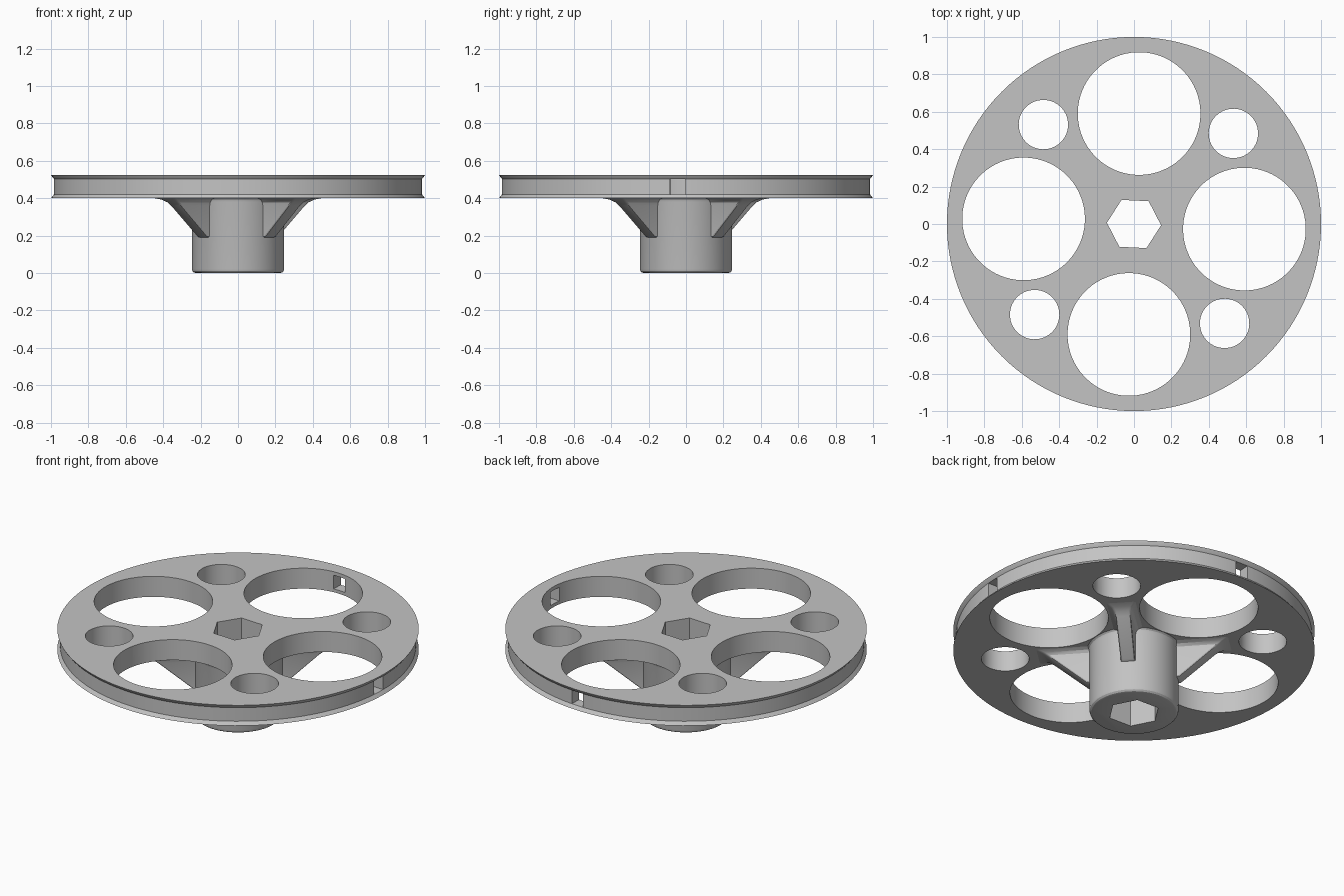
import bpy, bmesh
from math import radians, cos, sin, pi
from mathutils import Matrix

if "Cube" in bpy.data.objects:
    bpy.data.objects.remove(bpy.data.objects["Cube"], do_unlink=True)

TWIST = radians(-2.65)
BOTTOM, TOP = 0.4, 0.525

grey = bpy.data.materials.new("plain grey")
grey.use_nodes = True
colour = (0.55, 0.55, 0.55, 1)
grey.diffuse_color = colour
grey.node_tree.nodes["Principled BSDF"].inputs["Base Color"].default_value = colour


def make_object(name, bm):
    bmesh.ops.recalc_face_normals(bm, faces=bm.faces)
    mesh = bpy.data.meshes.new(name)
    bm.to_mesh(mesh)
    bm.free()
    mesh.materials.append(grey)
    obj = bpy.data.objects.new(name, mesh)
    bpy.context.collection.objects.link(obj)
    return obj


def loft(name, rings):
    """Skin closed rings of equal size and cap both ends."""
    bm = bmesh.new()
    loops = [[bm.verts.new(p) for p in ring] for ring in rings]
    n = len(loops[0])
    for a, b in zip(loops, loops[1:]):
        for i in range(n):
            j = (i + 1) % n
            bm.faces.new((a[i], a[j], b[j], b[i]))
    bm.faces.new(loops[0])
    bm.faces.new(loops[-1])
    return make_object(name, bm)


def turned(name, profile, sides):
    """Solid of revolution from (radius, height) points."""
    return loft(name, [[(r * cos(2 * pi * i / sides), r * sin(2 * pi * i / sides), z)
                        for i in range(sides)] for r, z in profile])


def prism_cutter(radius, sides, distance=0, angle=0):
    x, y = distance * cos(angle), distance * sin(angle)
    ring = [(x + radius * cos(angle + 2 * pi * i / sides),
             y + radius * sin(angle + 2 * pi * i / sides)) for i in range(sides)]
    return loft("cutter", [[(px, py, z) for px, py in ring] for z in (-0.2, 0.8)])


def box_cutter(size, distance, height, angle):
    bm = bmesh.new()
    bmesh.ops.create_cube(bm, size=1)
    bmesh.ops.scale(bm, vec=size, verts=bm.verts)
    bmesh.ops.translate(bm, vec=(distance, 0, height), verts=bm.verts)
    bm.transform(Matrix.Rotation(angle, 4, 'Z'))
    return make_object("cutter", bm)


def cut(obj, cutters):
    for cutter in cutters:
        mod = obj.modifiers.new("cut", 'BOOLEAN')
        mod.operation, mod.solver, mod.object = 'DIFFERENCE', 'EXACT', cutter
    bpy.context.view_layer.update()
    graph = bpy.context.evaluated_depsgraph_get()
    result = bpy.data.meshes.new_from_object(obj.evaluated_get(graph))
    obj.modifiers.clear()
    obj.data = result
    for cutter in cutters:
        bpy.data.objects.remove(cutter, do_unlink=True)


def smooth(obj):
    bpy.ops.object.select_all(action='DESELECT')
    obj.select_set(True)
    bpy.context.view_layer.objects.active = obj
    bpy.ops.object.shade_smooth_by_angle(angle=radians(25))


# Grooved disc with lightening holes and rim slots
disc = turned("grooved_disc", [(1, BOTTOM), (0.984, 0.42), (0.984, 0.503),
                               (0.998, 0.52), (1, TOP)], 128)
cutters = [prism_cutter(0.145, 6, 0, TWIST)]
for k in range(4):
    angle = TWIST + k * pi / 2
    cutters.append(prism_cutter(0.328, 72, 0.591, angle))
    cutters.append(prism_cutter(0.132, 48, 0.719, angle + pi / 4))
    cutters.append(box_cutter((0.3, 0.08, 0.083), 0.95, 0.4615, angle))
cut(disc, cutters)

# Hub with rounded foot and hexagonal bore
hub = turned("hub", [(0.225, 0), (0.236, 0.003), (0.244, 0.011), (0.247, 0.022),
                     (0.247, 0.38), (0.251, 0.392), (0.26, BOTTOM)], 72)
cut(hub, [prism_cutter(0.145, 6, 0, TWIST)])
parts = [disc, hub]

# Four gusset ribs flaring into the disc: height, reach, half width
SECTIONS = [(0.185, 0.235, 0.032), (0.195, 0.262, 0.04), (0.36, 0.452, 0.042),
            (0.378, 0.476, 0.046), (0.392, 0.503, 0.058), (BOTTOM, 0.535, 0.08)]
for k in range(4):
    turn = Matrix.Rotation(TWIST + pi / 4 + k * pi / 2, 4, 'Z')
    rings = []
    for z, reach, half in SECTIONS:
        edge = 0.012
        outline = [(0.2, -half), (reach - edge, -half), (reach - edge * 0.3, -half + edge * 0.3),
                   (reach, -half + edge)]
        outline += [(x, -y) for x, y in reversed(outline)]
        rings.append([(x, y, z) for x, y in outline])
    rib = loft("gusset_rib_%d" % (k + 1), rings)
    rib.data.transform(turn)
    parts.append(rib)

for part in parts:
    smooth(part)
